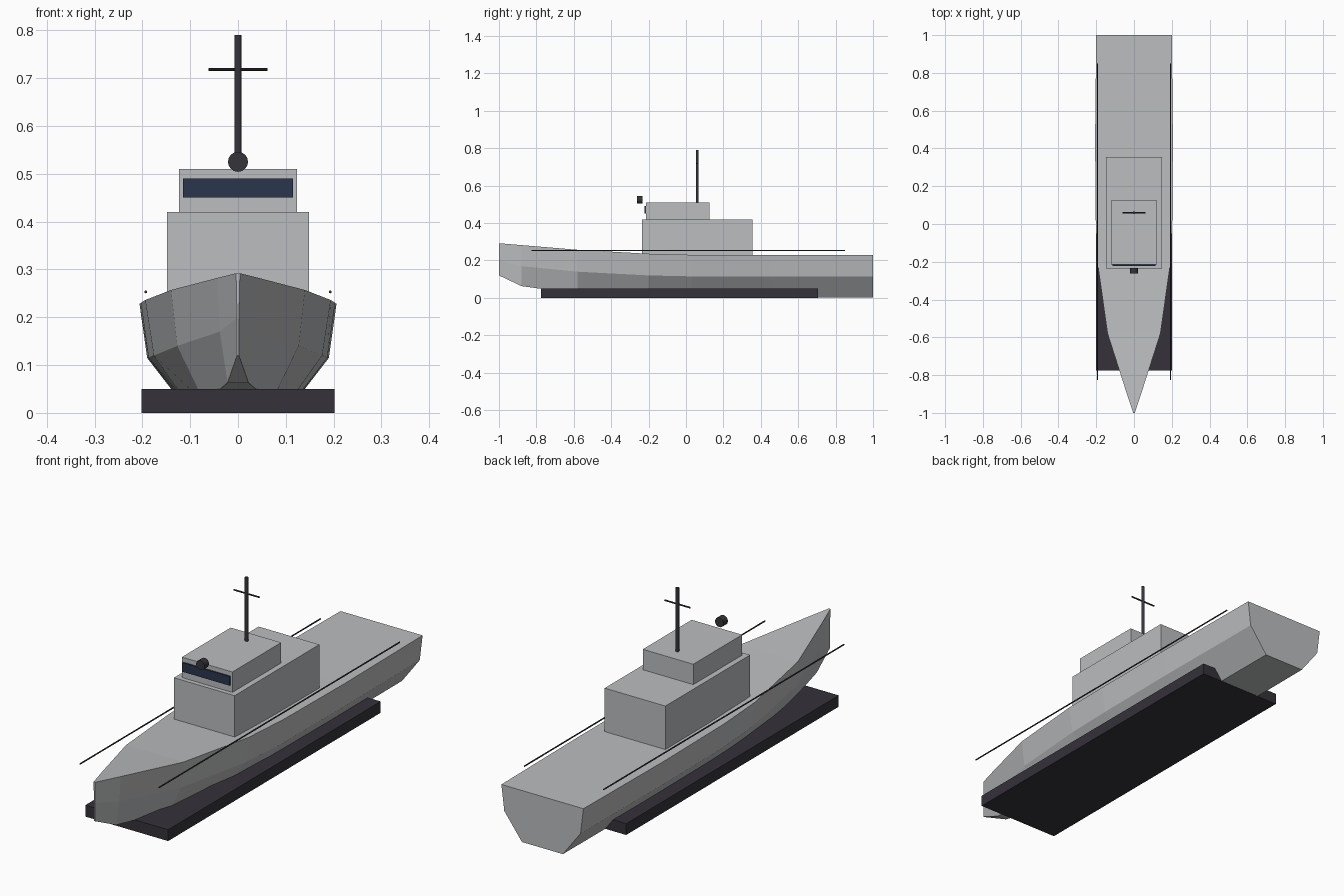
import bpy, bmesh
from mathutils import Vector

cube = bpy.data.objects.get("Cube")
if cube:
    bpy.data.objects.remove(cube, do_unlink=True)


def material(name, rgb):
    mat = bpy.data.materials.new(name)
    mat.use_nodes = True
    mat.diffuse_color = (*rgb, 1)
    mat.node_tree.nodes["Principled BSDF"].inputs["Base Color"].default_value = (*rgb, 1)
    return mat


GREY = material("ship grey", (0.50, 0.51, 0.52))
DARK = material("dark fittings", (0.036, 0.035, 0.041))
BASE = material("dark lower hull", (0.035, 0.032, 0.041))
GLASS = material("window blue", (0.024, 0.035, 0.075))


def finish(name, bm, mat):
    bmesh.ops.recalc_face_normals(bm, faces=bm.faces)
    mesh = bpy.data.meshes.new(name)
    bm.to_mesh(mesh)
    bm.free()
    mesh.materials.append(mat)
    obj = bpy.data.objects.new(name, mesh)
    bpy.context.collection.objects.link(obj)
    return obj


def box(name, low, high, mat):
    low, high = Vector(low), Vector(high)
    bm = bmesh.new()
    bmesh.ops.create_cube(bm, size=1)
    bmesh.ops.scale(bm, vec=high - low, verts=bm.verts)
    bmesh.ops.translate(bm, vec=(low + high) / 2, verts=bm.verts)
    return finish(name, bm, mat)


def rod(name, start, end, radius, sides, mat):
    start, end = Vector(start), Vector(end)
    axis = end - start
    bm = bmesh.new()
    bmesh.ops.create_cone(bm, cap_ends=True, segments=sides, radius1=radius,
                          radius2=radius, depth=axis.length)
    turn = axis.to_track_quat("Z", "Y").to_matrix()
    bmesh.ops.rotate(bm, matrix=turn, verts=bm.verts)
    bmesh.ops.translate(bm, vec=(start + end) / 2, verts=bm.verts)
    return finish(name, bm, mat)


# Hull lofted through stations: y, then (half width, z) of deck, chine and bottom
stations = [
    (-1.00, (0.004, 0.292), (0.002, 0.20), (0.002, 0.12)),
    (-0.88, (0.044, 0.282), (0.038, 0.17), (0.022, 0.063)),
    (-0.58, (0.140, 0.257), (0.127, 0.14), (0.070, 0.022)),
    (-0.20, (0.194, 0.236), (0.176, 0.12), (0.095, 0.006)),
    (0.03, (0.203, 0.230), (0.187, 0.115), (0.100, 0.003)),
    (0.45, (0.206, 0.228), (0.190, 0.115), (0.102, 0.001)),
    (1.00, (0.200, 0.228), (0.186, 0.115), (0.100, 0.001)),
]
bm = bmesh.new()
rings = []
for y, *side in stations:
    outline = [(x, z) for x, z in side] + [(-x, z) for x, z in reversed(side)]
    rings.append([bm.verts.new((x, y, z)) for x, z in outline])
for a, b in zip(rings, rings[1:]):
    for i in range(len(a)):
        j = (i + 1) % len(a)
        bm.faces.new((a[i], a[j], b[j], b[i]))
bm.faces.new(rings[0])
bm.faces.new(rings[-1])
finish("hull", bm, GREY)

# Flat slab under the hull
box("lower_hull_slab", (-0.202, -0.775, 0), (0.202, 0.705, 0.05), BASE)

# Superstructure
box("deckhouse", (-0.148, -0.235, 0.215), (0.148, 0.355, 0.42), GREY)
box("bridge", (-0.123, -0.215, 0.42), (0.123, 0.125, 0.51), GREY)
box("bridge_window", (-0.115, -0.222, 0.45), (0.115, -0.214, 0.49), GLASS)

# Mast, yard and forward lamp
rod("mast", (0, 0.06, 0.51), (0, 0.06, 0.79), 0.0075, 12, DARK)
rod("mast_yard", (-0.062, 0.06, 0.718), (0.062, 0.06, 0.718), 0.0035, 8, DARK)
rod("searchlight", (0, -0.262, 0.525), (0, -0.232, 0.525), 0.021, 16, DARK)

# Side rails
for side, sign in (("left", 1), ("right", -1)):
    rod(f"{side}_rail", (sign * 0.193, -0.825, 0.253),
        (sign * 0.193, 0.85, 0.253), 0.003, 8, DARK)
